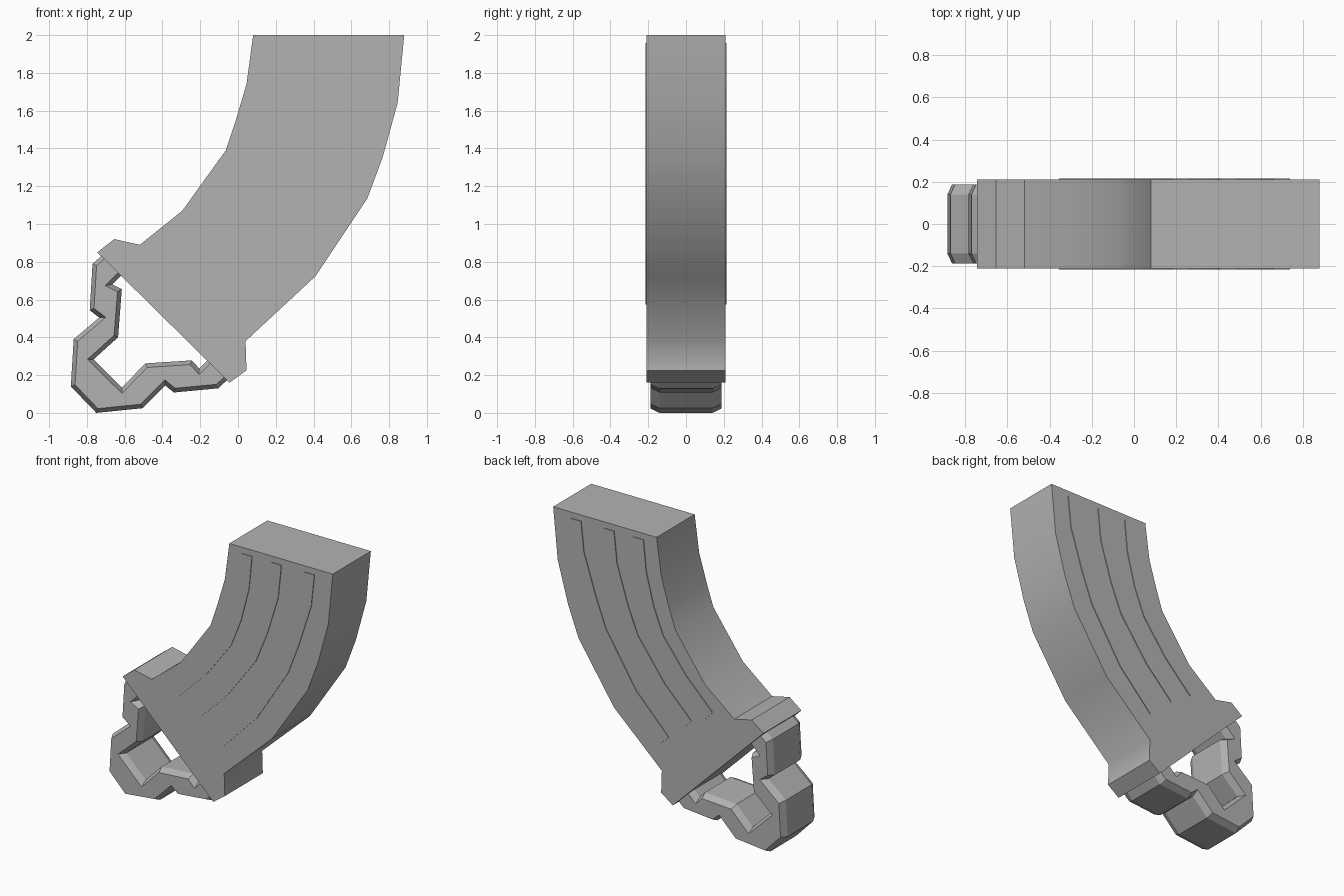
import bpy, bmesh, math
from mathutils import Vector

if "Cube" in bpy.data.objects:
    bpy.data.objects.remove(bpy.data.objects["Cube"])

metal = bpy.data.materials.new("plain grey")
metal.diffuse_color = (0.45, 0.45, 0.45, 1)
metal.use_nodes = True
metal.node_tree.nodes["Principled BSDF"].inputs["Base Color"].default_value = metal.diffuse_color


def inset(pts, d):
    """Mitred inward offset of a closed (x, z) outline."""
    area = sum(a[0] * b[1] - b[0] * a[1] for a, b in zip(pts, pts[1:] + pts[:1]))
    s = 1 if area > 0 else -1
    out = []
    for i, p in enumerate(pts):
        p = Vector(p)
        e1 = (p - Vector(pts[i - 1])).normalized()
        e2 = (Vector(pts[(i + 1) % len(pts)]) - p).normalized()
        n1, n2 = Vector((-e1.y, e1.x)) * s, Vector((-e2.y, e2.x)) * s
        out.append(tuple(p + (n1 + n2) * d / (1 + n1.dot(n2))))
    return out


def loft(name, sections, smooth=None):
    """Skin matching outlines placed at successive y values, capped at both ends."""
    bm = bmesh.new()
    rings = [[bm.verts.new((x, y, z)) for x, z in pts] for y, pts in sections]
    for a, b in zip(rings, rings[1:]):
        for i in range(len(a)):
            j = (i + 1) % len(a)
            bm.faces.new((a[i], a[j], b[j], b[i]))
    caps = [bm.faces.new(rings[0]), bm.faces.new(rings[-1])]
    bmesh.ops.recalc_face_normals(bm, faces=bm.faces)
    bmesh.ops.triangulate(bm, faces=caps)
    mesh = bpy.data.meshes.new(name)
    bm.to_mesh(mesh)
    bm.free()
    mesh.materials.append(metal)
    ob = bpy.data.objects.new(name, mesh)
    bpy.context.collection.objects.link(ob)
    if smooth:
        bpy.ops.object.select_all(action='DESELECT')
        ob.select_set(True)
        bpy.context.view_layer.objects.active = ob
        bpy.ops.object.shade_smooth_by_angle(angle=math.radians(smooth))
    return ob


# Curved body with flared foot
body = [(.08, 2), (.88, 2), (.845, 1.64), (.765, 1.35), (.685, 1.136), (.41, .723),
        (.04, .38), (.045, .225), (-.045, .16), (-.745, .85), (-.655, .92),
        (-.52, .89), (-.295, 1.07), (-.065, 1.39), (-.013, 1.545), (.045, 1.74)]
loft("curved_body", [(-.21, body), (.21, body)], 50)

# Three thin raised ribs on each flat side
ribs = [
    [(.258, 1.957), (.235, 1.726), (.173, 1.486), (.095, 1.29), (-.09, 1.046), (-.30, .837)],
    [(.485, 1.957), (.46, 1.722), (.375, 1.447), (.289, 1.237), (.072, .942), (-.137, .733)],
    [(.74, 1.957), (.716, 1.734), (.623, 1.443), (.537, 1.218), (.297, .84), (.04, .575)],
]
for k, path in enumerate(ribs):
    left = []
    for i, p in enumerate(path):
        a, b = path[max(i - 1, 0)], path[min(i + 1, len(path) - 1)]
        t = (Vector(b) - Vector(a)).normalized()
        n = Vector((-1, 0)) if i == 0 else Vector((t.y, -t.x))
        left.append(tuple(Vector(p) + n * .078))
    outline = path + left[::-1]
    for side, s in (("front", -1), ("back", 1)):
        loft(f"{side}_rib_{k + 1}", [(s * .207, outline), (s * .215, outline)])

# Chamfered pull loop below the foot, its ends sunk into the body
loop = [(-.70, .85), (-.77, .79), (-.785, .543), (-.735, .505), (-.87, .39), (-.885, .14),
        (-.75, .0), (-.505, .025), (-.385, .145), (-.34, .108), (-.105, .13), (-.04, .19),
        (-.12, .32), (-.205, .235), (-.245, .278), (-.49, .262), (-.615, .135),
        (-.765, .283), (-.635, .40), (-.615, .655), (-.665, .68), (-.58, .765)]
small = inset(loop, .022)
loft("pull_loop", [(-.187, small), (-.14, loop), (.14, loop), (.187, small)])
